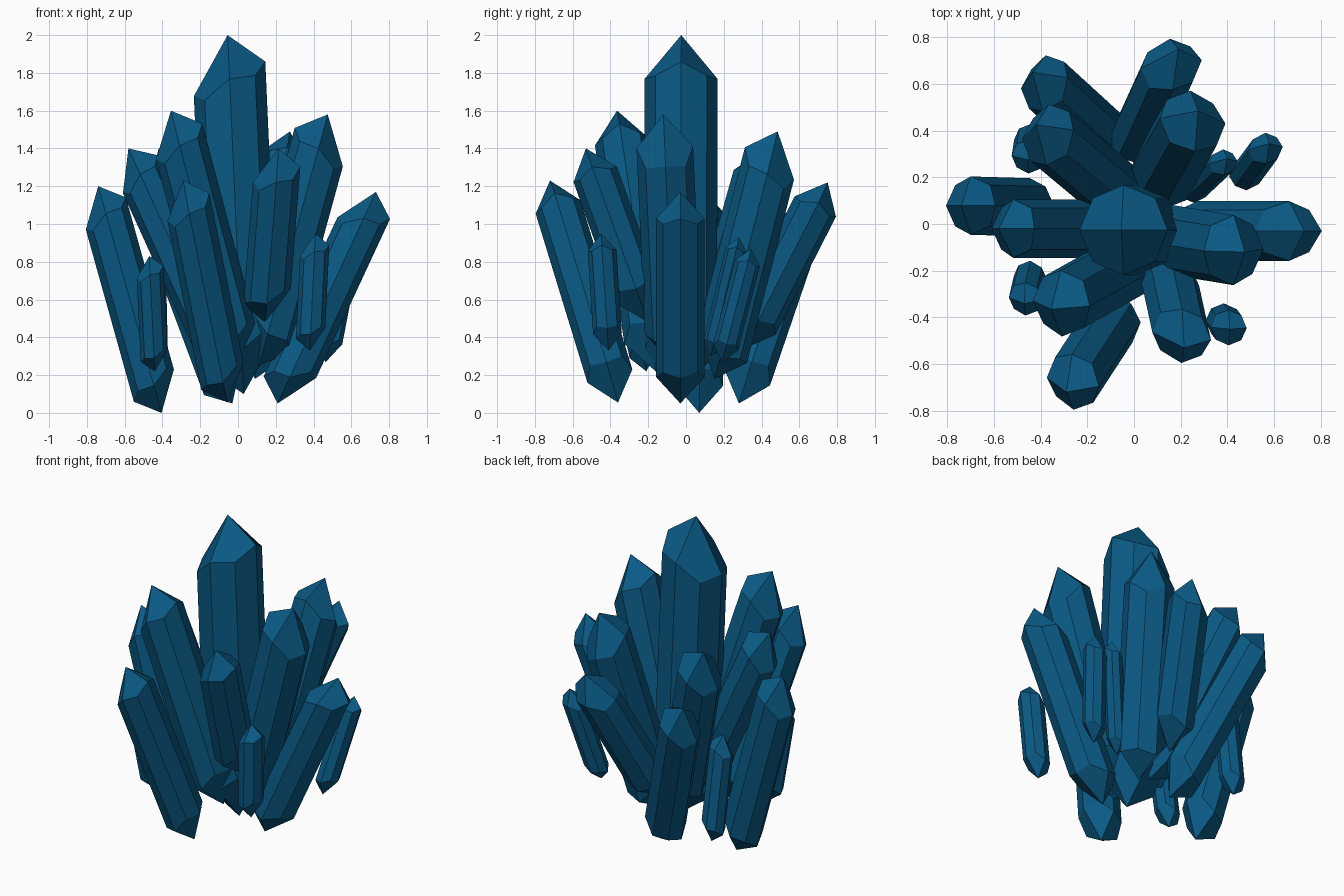
import bpy, bmesh, math
from mathutils import Vector

if "Cube" in bpy.data.objects:
    bpy.data.objects.remove(bpy.data.objects["Cube"])

mat = bpy.data.materials.new("deep_blue_crystal")
mat.diffuse_color = (0.003, 0.103, 0.236, 1)
mat.use_nodes = True
mat.node_tree.nodes["Principled BSDF"].inputs["Base Color"].default_value = mat.diffuse_color


def crystal(name, tip, base, r, high_side=0, slant=0.43):
    """Eight-sided prism with a four-faceted point at both ends.
    The shoulder rings are slanted, higher towards high_side (degrees)."""
    tip, base = Vector(tip), Vector(base)
    axis = tip - base
    length = axis.length
    rot = Vector((0, 0, 1)).rotation_difference(axis)
    bm = bmesh.new()

    def vert(x, y, z):
        return bm.verts.new(base + rot @ Vector((x, y, z)))

    low, high = [], []
    for i in range(8):
        a = math.radians(45 * i)
        # in-between corners sit further back so each tip facet is a kite
        cap = r * (1.2 if i % 2 == 0 else 1.45)
        lift = slant * r * math.cos(a - math.radians(high_side))
        x, y = r * math.cos(a), r * math.sin(a)
        low.append(vert(x, y, cap + lift))
        high.append(vert(x, y, length - cap + lift))
    bottom, top = vert(0, 0, 0), vert(0, 0, length)
    for i in range(8):
        j = (i + 1) % 8
        bm.faces.new((low[i], low[j], high[j], high[i]))
    for i in range(0, 8, 2):
        j, k = i + 1, (i + 2) % 8
        bm.faces.new((top, high[i], high[j], high[k]))
        bm.faces.new((bottom, low[k], low[j], low[i]))
    bmesh.ops.recalc_face_normals(bm, faces=bm.faces)
    me = bpy.data.meshes.new(name)
    bm.to_mesh(me)
    bm.free()
    me.materials.append(mat)
    bpy.context.collection.objects.link(bpy.data.objects.new(name, me))


# Central spire
crystal("central_spire", (-.055, -.025, 2.0), (.03, -.03, .1), .193)

# Tall inner crystals: tip, base, radius
crystal("inner_front_left", (-.355, -.365, 1.6), (.01, -.16, .22), .143)
crystal("inner_right", (.475, -.12, 1.58), (.11, -.06, .25), .15, 180)
crystal("inner_back_right", (.275, .485, 1.49), (.09, .15, .18), .147, 235)
crystal("inner_back_left", (-.42, .425, 1.4), (-.03, .1, .25), .135)
crystal("inner_left", (-.58, -.02, 1.4), (-.07, -.02, .28), .125)

# Outer ring
crystal("outer_front_right", (.215, -.53, 1.4), (.143, -.2, .48), .122)
crystal("outer_front", (-.29, -.72, 1.23), (-.055, -.36, .055), .124)
crystal("outer_right", (.73, -.03, 1.17), (.21, -.03, .05), .128)
crystal("outer_back", (.19, .75, 1.22), (-.015, .3, .34), .122)
crystal("outer_back_left", (-.435, .65, 1.13), (-.03, .28, .05), .125)
crystal("outer_left", (-.74, .08, 1.2), (-.405, .07, 0), .125)

# Small shards
crystal("shard_front_right", (.41, -.45, .95), (.38, -.41, .33), .076)
crystal("shard_front_left", (-.47, -.34, .83), (-.44, -.21, .22), .072)
crystal("shard_back_left", (-.455, .275, .83), (-.44, .37, .18), .072)
crystal("shard_right_inner", (.4, .28, .93), (.24, .13, .3), .056)
crystal("shard_right_outer", (.58, .345, .87), (.465, .19, .27), .068)
